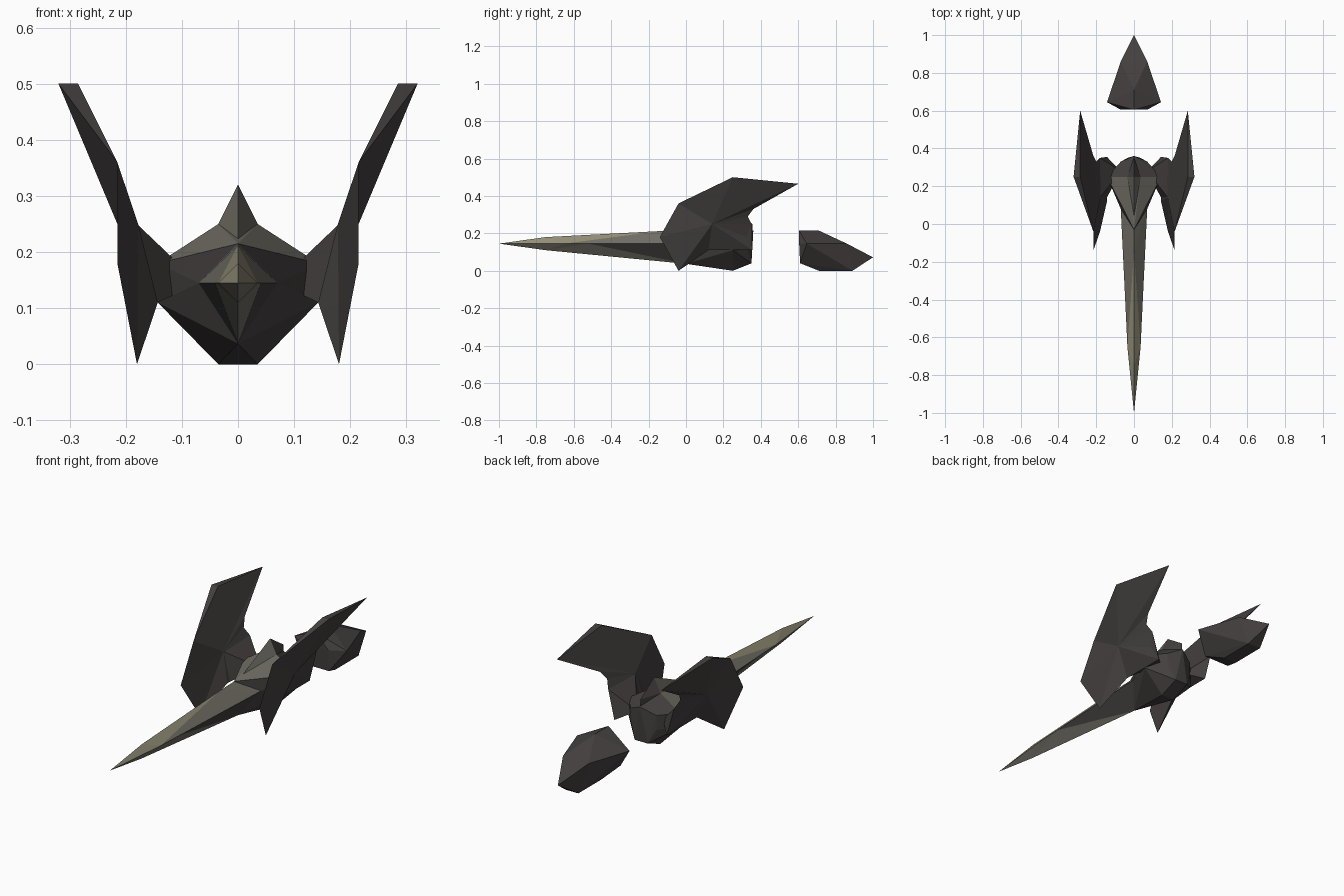
import bpy, bmesh

if "Cube" in bpy.data.objects:
    bpy.data.objects.remove(bpy.data.objects["Cube"])


def material(name, rgb):
    m = bpy.data.materials.new(name)
    m.diffuse_color = (*rgb, 1)
    m.use_nodes = True
    m.node_tree.nodes["Principled BSDF"].inputs["Base Color"].default_value = m.diffuse_color
    return m


DARK = material("dark hull", (0.058, 0.050, 0.050))
GREY = material("warm grey", (0.165, 0.158, 0.130))
OLIVE = material("pale olive", (0.29, 0.27, 0.185))


def finish(name, bm, mats, rule=None):
    bmesh.ops.remove_doubles(bm, verts=bm.verts, dist=0.0005)
    bmesh.ops.recalc_face_normals(bm, faces=bm.faces)
    bm.normal_update()
    if rule:
        for f in bm.faces:
            f.material_index = rule(f)
    me = bpy.data.meshes.new(name)
    bm.to_mesh(me)
    bm.free()
    for m in mats:
        me.materials.append(m)
    ob = bpy.data.objects.new(name, me)
    bpy.context.collection.objects.link(ob)
    return ob


def hull(name, half, mats, rule=None):
    """Convex faceted solid from points given for one side and mirrored."""
    bm = bmesh.new()
    for p in {(s * x, y, z) for x, y, z in half for s in (1, -1)}:
        bm.verts.new(p)
    res = bmesh.ops.convex_hull(bm, input=bm.verts)
    junk = {v for v in res["geom_interior"] + res["geom_unused"]
            if isinstance(v, bmesh.types.BMVert)}
    bmesh.ops.delete(bm, geom=list(junk), context='VERTS')
    return finish(name, bm, mats, rule)


def add_face(bm, pts, index=0):
    f = bm.faces.new([bm.verts.new(p) for p in pts])
    f.material_index = index


def front_top(f):
    return 1 if f.normal.z > 0.25 and f.calc_center_median().y < 0.249 else 0


# Fuselage and its raised crest
hull("fuselage", [
    (0, -.03, .215), (.07, .08, .145), (0, 0, .037),
    (.143, .25, .18), (.143, .25, .11), (.035, .25, .25), (.035, .25, 0),
    (.07, .33, .18), (.07, .33, .11), (.035, .35, .04), (0, .36, .215),
], [DARK, GREY], front_top)
hull("crest", [(0, .02, .215), (.035, .25, .25), (.035, .25, .2),
               (0, .25, .32), (0, .355, .25), (0, .355, .2)],
     [DARK, GREY], front_top)

# Long pointed beak: olive upper tip, grey flanks, dark lower rear
tip, top1, top2, top3 = (0, -1, .145), (0, -.75, .18), (0, -.14, .212), (0, -.03, .215)
low1, low2 = (0, -.75, .11), (0, 0, .037)
bm = bmesh.new()
for s in (1, -1):
    a, b, c = (s * .035, -.65, .145), (s * .041, -.52, .145), (s * .07, .08, .145)
    for pts, idx in [((tip, top1, a), 2), ((a, top1, top2), 2),
                     ((a, top2, b), 1), ((b, top2, c), 1), ((c, top2, top3), 1),
                     ((tip, a, low1), 1), ((a, b, low1), 1),
                     ((low1, b, low2), 1), ((b, c, low2), 0)]:
        add_face(bm, pts, idx)
    add_face(bm, ((0, .08, .145), c, top3), 1)
    add_face(bm, ((0, .08, .145), c, low2), 0)
finish("beak", bm, [DARK, GREY, OLIVE])

# Swept wings: a rim with an outer and an inner hub, thick along the top edge
rim = [(.215, -.14, .18), (.215, -.04, .36), (.32, .25, .5), (.285, .6, .465),
       (.215, .36, .33), (.2, .33, .29), (.18, .35, .25), (.16, .33, .18),
       (.143, .355, .11), (.143, .12, .11), (.18, -.04, 0)]
inner = list(rim)
inner[2] = (.285, .25, .5)
for s, side in ((1, "right"), (-1, "left")):
    def flip(*pts):
        return [(s * x, y, z) for x, y, z in pts]
    bm = bmesh.new()
    for i in range(len(rim)):
        j = (i + 1) % len(rim)
        add_face(bm, flip((.215, .14, .25), rim[i], rim[j]))
        add_face(bm, flip((.178, .14, .25), inner[j], inner[i]))
        if rim[i] != inner[i]:
            add_face(bm, flip(rim[i], inner[i], rim[j]))
        if rim[j] != inner[j]:
            add_face(bm, flip(rim[j], rim[i], inner[j]))
    finish(side + "_wing", bm, [DARK])

    # Tapered root joining the wing to the fuselage
    bm = bmesh.new()
    apex = (.07, .28, .145)
    base = [(.18, .14, .25), (.18, .35, .25), (.143, .355, .11), (.143, .14, .11)]
    for i in range(4):
        add_face(bm, flip(apex, base[i], base[(i + 1) % 4]))
    add_face(bm, flip(base[0], base[1], base[2]))
    add_face(bm, flip(base[0], base[2], base[3]))
    finish(side + "_wing_root", bm, [DARK])

# Detached tail section
hull("tail", [(0, .605, .215), (0, .71, .215), (.07, .605, .145), (.143, .645, .145),
              (.07, .86, .145), (0, 1, .072), (.07, .61, .04),
              (.035, .71, 0), (.035, .89, 0)], [DARK])
